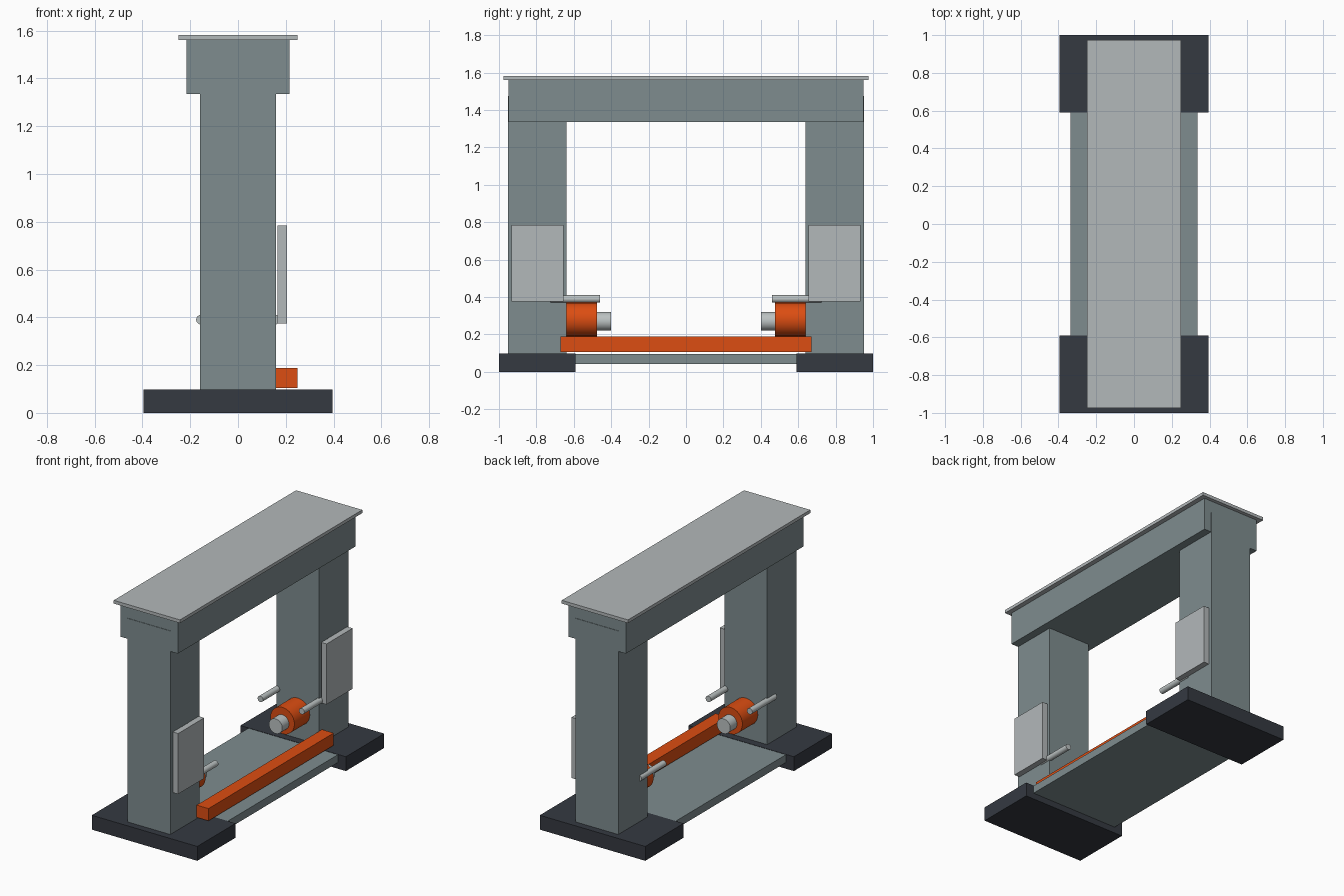
import bpy
import math

cube = bpy.data.objects.get("Cube")
if cube:
    bpy.data.objects.remove(cube, do_unlink=True)


def material(name, rgb):
    m = bpy.data.materials.new(name)
    m.use_nodes = True
    m.diffuse_color = (*rgb, 1)
    m.node_tree.nodes["Principled BSDF"].inputs["Base Color"].default_value = (*rgb, 1)
    return m


STEEL = material("blue grey steel", (0.21, 0.265, 0.275))
LIGHT = material("light grey panel", (0.45, 0.48, 0.49))
METAL = material("bright metal", (0.50, 0.54, 0.54))
ORANGE = material("safety orange", (0.72, 0.075, 0.006))
DARK = material("dark charcoal", (0.035, 0.041, 0.053))


def box(name, xs, ys, zs, mat):
    """Box spanning the given low and high limits on each axis."""
    spans = (xs, ys, zs)
    bpy.ops.mesh.primitive_cube_add(size=1, location=[sum(s) / 2 for s in spans])
    ob = bpy.context.object
    ob.name = name
    ob.scale = [abs(s[1] - s[0]) for s in spans]
    bpy.ops.object.transform_apply(location=False, rotation=False, scale=True)
    ob.data.materials.append(mat)
    return ob


def rod(name, x, ys, z, radius, mat):
    """Smooth cylinder lying along y."""
    bpy.ops.mesh.primitive_cylinder_add(
        vertices=32, radius=radius, depth=abs(ys[1] - ys[0]),
        location=(x, sum(ys) / 2, z), rotation=(math.pi / 2, 0, 0))
    ob = bpy.context.object
    ob.name = name
    ob.data.materials.append(mat)
    bpy.ops.object.shade_smooth_by_angle(angle=math.radians(40))
    return ob


# Parts repeated at both ends of the frame
for end, s in (("front", -1), ("back", 1)):
    box(end + "_foot", (-0.395, 0.395), (s * 0.59, s), (0, 0.097), DARK)
    box(end + "_column", (-0.16, 0.16), (s * 0.64, s * 0.953), (0.09, 1.475), STEEL)
    box(end + "_side_panel", (0.165, 0.205), (s * 0.655, s * 0.933), (0.375, 0.785), LIGHT)
    rod(end + "_spindle_housing", 0, (s * 0.475, s * 0.645), 0.28, 0.09, ORANGE)
    rod(end + "_spindle_tip", 0, (s * 0.402, s * 0.48), 0.27, 0.05, METAL)
    for side, x in (("left", 0.155), ("right", -0.155)):
        rod(end + "_" + side + "_guide_pin", x, (s * 0.46, s * 0.725), 0.39, 0.02, METAL)

# Parts joining the two ends
box("bed_plate", (-0.335, 0.335), (-0.6, 0.6), (0.042, 0.095), STEEL)
box("guard_rail", (0.16, 0.248), (-0.67, 0.67), (0.105, 0.188), ORANGE)
box("top_beam", (-0.215, 0.215), (-0.95, 0.95), (1.335, 1.562), STEEL)
box("top_cover", (-0.248, 0.248), (-0.975, 0.975), (1.56, 1.582), LIGHT)
